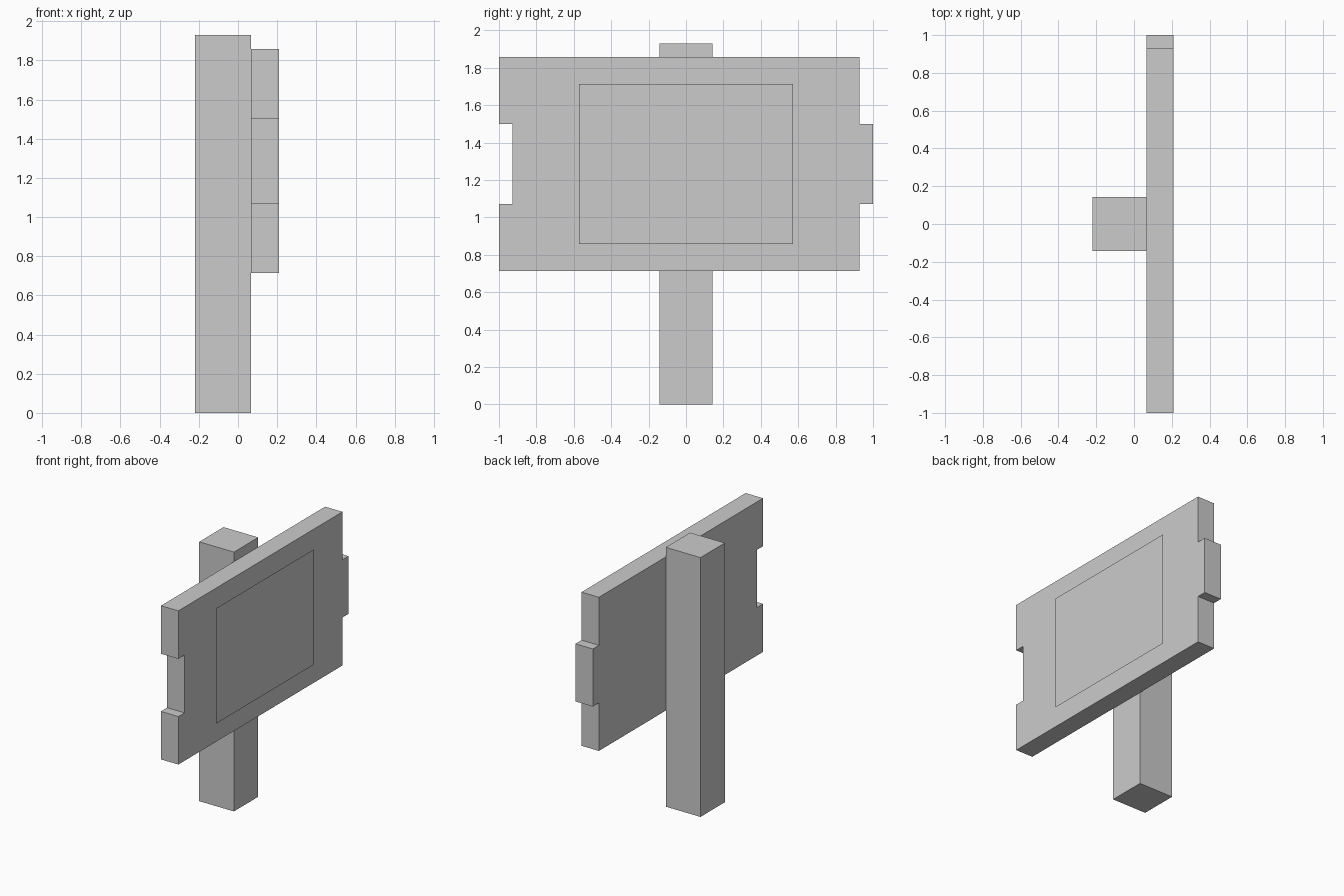
import bpy
import bmesh

cube = bpy.data.objects.get("Cube")
if cube:
    bpy.data.objects.remove(cube, do_unlink=True)

U = 1 / 14          # module the sign is laid out on
GAP = 0.01          # stand-off of the face panel
BACK = -3 * U - GAP / 2
BOARD_BACK = BACK + 4 * U
BOARD_FRONT = BOARD_BACK + 2 * U

grey = bpy.data.materials.new("light_grey")
grey.use_nodes = True
colour = (0.6, 0.6, 0.6, 1)
grey.diffuse_color = colour
grey.node_tree.nodes["Principled BSDF"].inputs["Base Color"].default_value = colour


def slab(name, outline, x, depth):
    """Outline of (y, z) points in modules, extruded along +x when depth is given."""
    bm = bmesh.new()
    face = bm.faces.new([bm.verts.new((x, y * U, z * U)) for y, z in outline])
    if depth:
        new = bmesh.ops.extrude_face_region(bm, geom=[face])["geom"]
        verts = [v for v in new if isinstance(v, bmesh.types.BMVert)]
        bmesh.ops.translate(bm, verts=verts, vec=(depth, 0, 0))
        bmesh.ops.recalc_face_normals(bm, faces=bm.faces)
    mesh = bpy.data.meshes.new(name)
    bm.to_mesh(mesh)
    bm.free()
    mesh.materials.append(grey)
    obj = bpy.data.objects.new(name, mesh)
    bpy.context.collection.objects.link(obj)


def rect(y0, y1, z0, z1):
    return [(y0, z0), (y1, z0), (y1, z1), (y0, z1)]


# Square post
slab("post", rect(-2, 2, 0, 27), BACK, 4 * U)

# Board with a notch at one end and a matching tab at the other
low, high, bottom, top = 15, 21, 10, 26
board = [(-14, bottom), (13, bottom), (13, low), (14, low), (14, high), (13, high),
         (13, top), (-14, top), (-14, high), (-13, high), (-13, low), (-14, low)]
slab("board", board, BOARD_BACK, 2 * U)

# Thin face panel standing just off the board
slab("face_panel", rect(-8, 8, 12, 24), BOARD_FRONT + GAP, 0)
